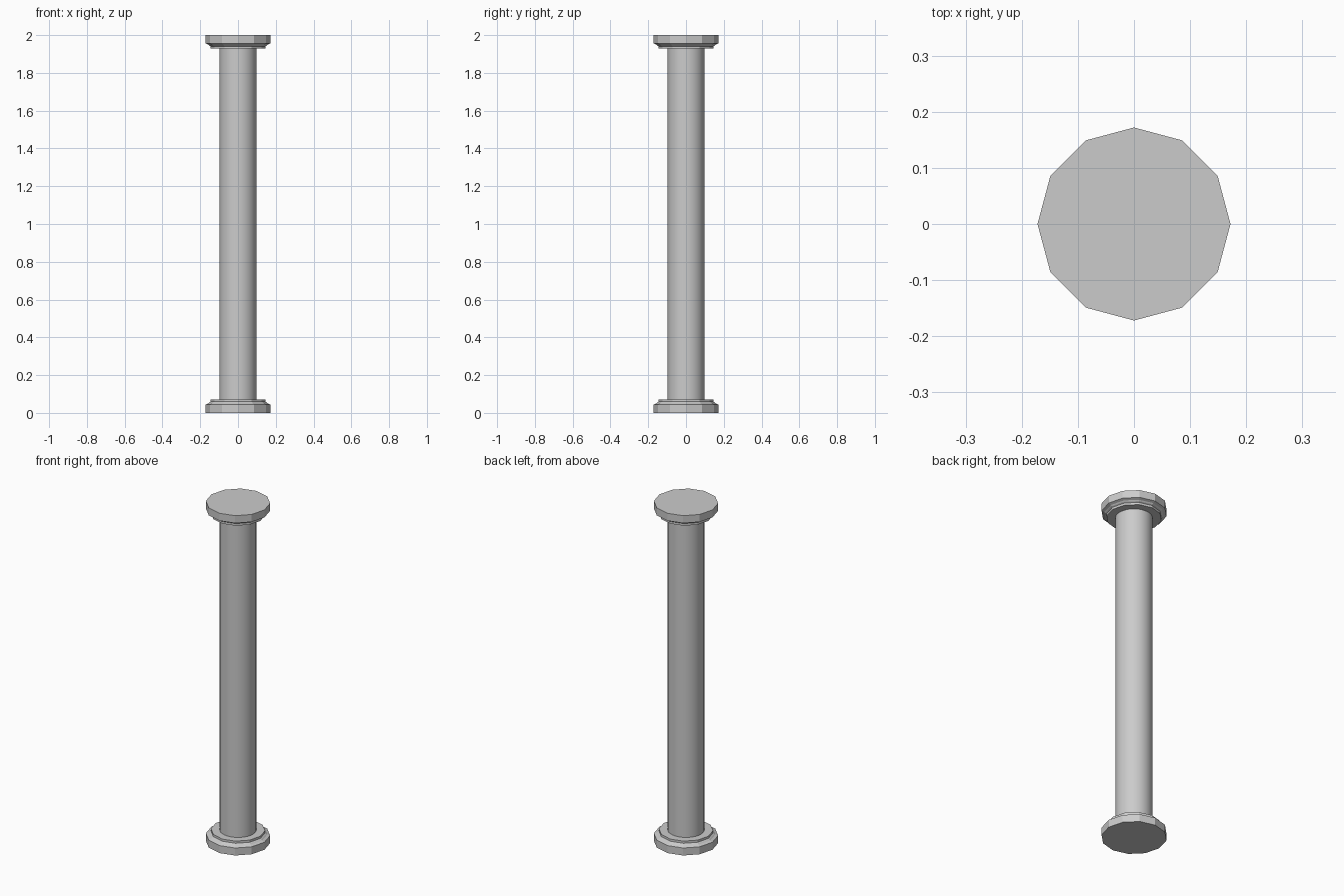
import bpy, bmesh, math

if "Cube" in bpy.data.objects:
    bpy.data.objects.remove(bpy.data.objects["Cube"])

HEIGHT = 2.0


def lathe(name, profile, sides, smooth=False):
    """Stack of rings (radius, z), capped at both ends."""
    bm = bmesh.new()
    rings = []
    for r, z in profile:
        rings.append([bm.verts.new((r * math.cos(2 * math.pi * i / sides),
                                    r * math.sin(2 * math.pi * i / sides), z))
                      for i in range(sides)])
    for a, b in zip(rings, rings[1:]):
        for i in range(sides):
            j = (i + 1) % sides
            f = bm.faces.new((a[i], a[j], b[j], b[i]))
            f.smooth = smooth
    bm.faces.new(rings[0])
    bm.faces.new(rings[-1])
    bmesh.ops.recalc_face_normals(bm, faces=bm.faces)
    mesh = bpy.data.meshes.new(name)
    bm.to_mesh(mesh)
    bm.free()
    obj = bpy.data.objects.new(name, mesh)
    bpy.context.collection.objects.link(obj)
    return obj


# Stepped twelve-sided moulding, used upright and flipped
moulding = [(0.172, 0.0), (0.172, 0.044), (0.157, 0.05),
            (0.152, 0.055), (0.145, 0.059), (0.145, 0.072)]
lathe("column_base", moulding, 12)
lathe("column_capital", [(r, HEIGHT - z) for r, z in moulding], 12)

# Round smooth shaft between the mouldings
lathe("column_shaft", [(0.098, 0.07), (0.098, HEIGHT - 0.07)], 32, smooth=True)
